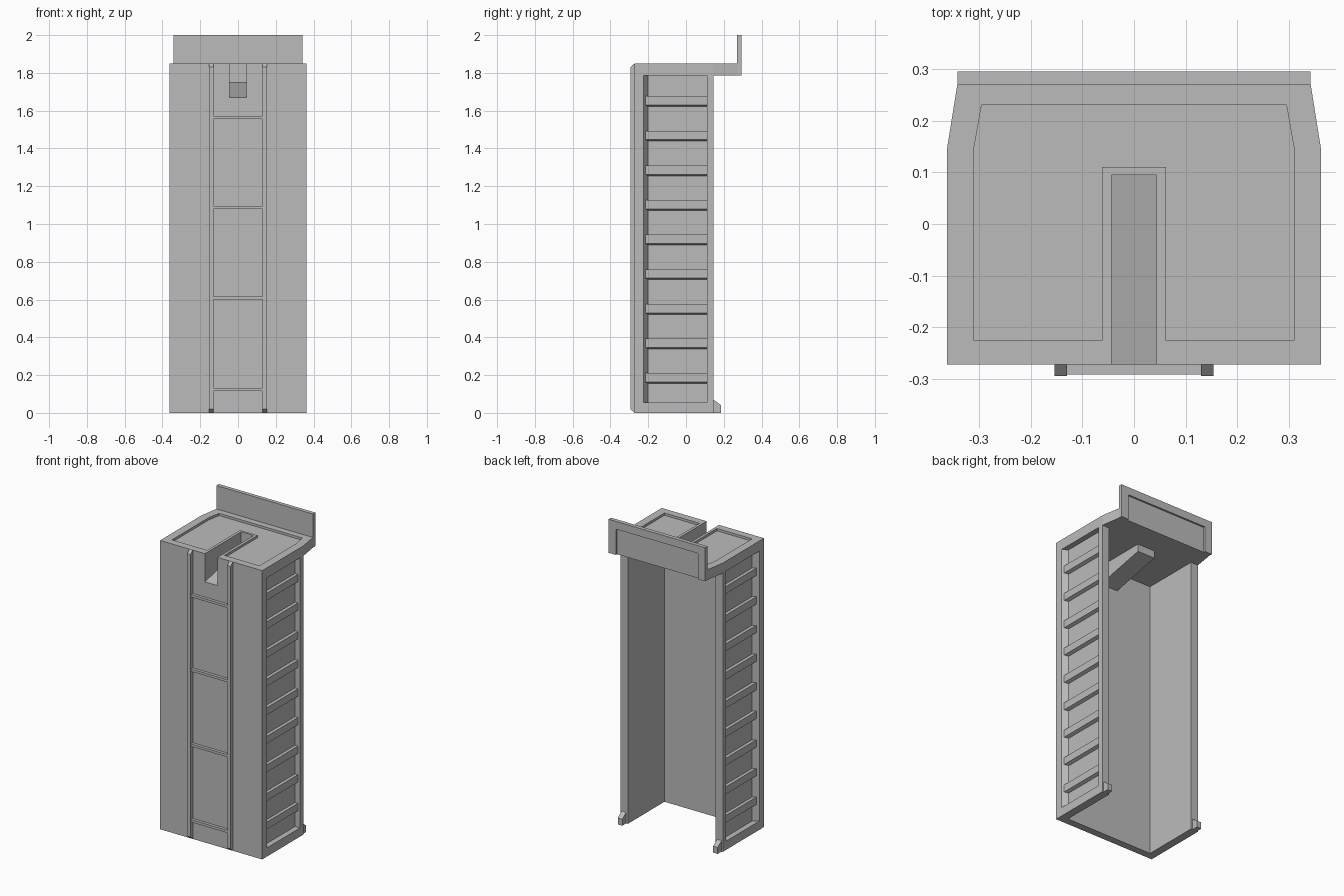
import bpy
import bmesh

if "Cube" in bpy.data.objects:
    bpy.data.objects.remove(bpy.data.objects["Cube"], do_unlink=True)

grey = bpy.data.materials.new("plain_grey")
grey.use_nodes = True
COLOUR = (0.5, 0.5, 0.5, 1)
grey.diffuse_color = COLOUR
grey.node_tree.nodes["Principled BSDF"].inputs["Base Color"].default_value = COLOUR


def prism(name, outline, axis, lo, hi):
    """Extrude a 2D outline along an axis from lo to hi."""
    place = {"x": lambda a, b, c: (c, a, b),
             "y": lambda a, b, c: (a, c, b),
             "z": lambda a, b, c: (a, b, c)}[axis]
    bm = bmesh.new()
    low = [bm.verts.new(place(a, b, lo)) for a, b in outline]
    high = [bm.verts.new(place(a, b, hi)) for a, b in outline]
    bm.faces.new(low)
    bm.faces.new(high)
    n = len(outline)
    for i in range(n):
        j = (i + 1) % n
        bm.faces.new((low[i], low[j], high[j], high[i]))
    bmesh.ops.recalc_face_normals(bm, faces=bm.faces)
    mesh = bpy.data.meshes.new(name)
    bm.to_mesh(mesh)
    bm.free()
    mesh.materials.append(grey)
    ob = bpy.data.objects.new(name, mesh)
    bpy.context.collection.objects.link(ob)
    return ob


def box(name, x, y, z):
    return prism(name, [(x[0], y[0]), (x[1], y[0]), (x[1], y[1]), (x[0], y[1])], "z", *z)


def combine(target, tool, operation="DIFFERENCE"):
    """Apply a boolean with a temporary tool, then remove the tool."""
    mod = target.modifiers.new("combine", "BOOLEAN")
    mod.operation, mod.solver, mod.object = operation, "EXACT", tool
    bpy.context.view_layer.objects.active = target
    bpy.ops.object.modifier_apply(modifier=mod.name)
    bpy.data.objects.remove(tool, do_unlink=True)


def mirrored(half):
    """Complete an outline given by its +x half."""
    return half + [(-x, y) for x, y in reversed(half)]


W, FRONT, BACK, DECK, CEILING = 0.362, -0.272, 0.145, 1.85, 1.785
INNER = 0.31

# Tall block with tapered rear, hollowed out and cut down to the deck
body = prism("body", mirrored([(W, FRONT), (W, BACK), (0.342, 0.27), (0.342, 0.295)]), "z", 0, 2)
combine(body, box("cut", (-1, 1), (-1, 0.27), (DECK, 3)))
combine(body, box("cut", (-1, 1), (BACK, 1), (-1, CEILING)))
combine(body, box("cut", (-INNER, INNER), (-0.225, 1), (-1, CEILING)))

# Sloping chute under the deck, with its open slot
chute = prism("chute", [(-0.25, 1.66), (0.11, 1.737), (0.11, 1.81), (-0.25, 1.81)], "x", -0.062, 0.062)
combine(body, chute, "UNION")
combine(body, prism("cut", [(-0.4, 1.642), (0.095, 1.75), (0.095, 2.1), (-0.4, 2.1)],
                    "x", -0.044, 0.044))

# Shallow deck panel and rear plate panel
combine(body, prism("cut", mirrored([(0.062, 0.11), (0.062, -0.225), (INNER, -0.225),
                                     (INNER, BACK), (0.295, 0.23)]), "z", DECK - 0.015, 3))
combine(body, box("cut", (-0.29, 0.29), (0.283, 1), (1.7, 1.95)))

for side, s in (("left", 1), ("right", -1)):
    # Recessed side window with a slanted front edge
    combine(body, prism("cut", [(s * 0.327, -0.2), (s * 0.327, 0.11), (s * 0.4, 0.11),
                                (s * 0.4, -0.252)], "z", 0.056, CEILING))
    # Louvres with a sloped underside
    for i in range(9):
        z = 0.153 + i * 0.1833
        prism(f"{side}_louvre_{i + 1}",
              [(s * 0.32, z), (s * 0.348, z + 0.01), (s * 0.348, z + 0.057), (s * 0.32, z + 0.057)],
              "y", -0.215, 0.112)
    # Front rail with bevelled ends
    x = sorted((s * 0.13, s * 0.154))
    prism(f"{side}_rail", [(FRONT, 0), (-0.294, 0.02), (-0.294, DECK - 0.02), (FRONT, DECK)], "x", *x)
    # Small wedge foot behind the wall
    x = sorted((s * 0.322, s * 0.354))
    prism(f"{side}_foot", [(BACK, 0), (0.185, 0), (0.185, 0.042), (BACK, 0.07)], "x", *x)

# Rungs between the rails
for i, z in enumerate((0.115, 0.6, 1.08, 1.556)):
    box(f"rung_{i + 1}", (-0.13, 0.13), (-0.291, FRONT), (z, z + 0.016))
